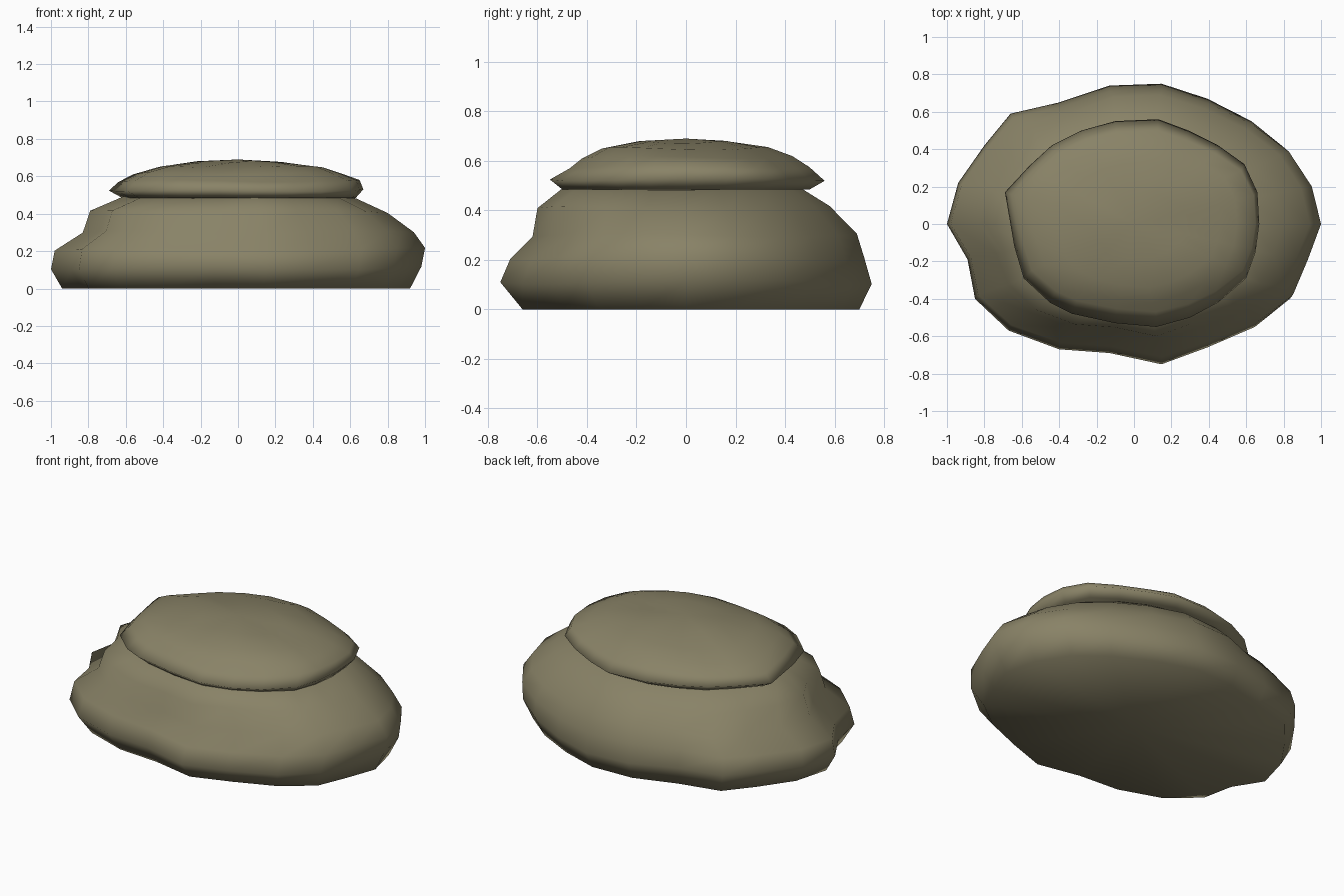
import bpy, bmesh, math

cube = bpy.data.objects.get("Cube")
if cube:
    bpy.data.objects.remove(cube, do_unlink=True)

stone = bpy.data.materials.new("olive_stone")
stone.use_nodes = True
colour = (0.25, 0.225, 0.135, 1)
stone.diffuse_color = colour
bsdf = stone.node_tree.nodes["Principled BSDF"]
bsdf.inputs["Base Color"].default_value = colour
bsdf.inputs["Roughness"].default_value = 0.9


def make_stone(name, outline, rings, crown, floor, ripple):
    """Loft an irregular outline through rings of (z, left, right, front, back)."""
    x_low, x_high = min(p[0] for p in outline), max(p[0] for p in outline)
    y_low, y_high = min(p[1] for p in outline), max(p[1] for p in outline)
    bm = bmesh.new()
    loops = []
    for level, (z, x0, x1, y0, y1) in enumerate(rings):
        loop = []
        for x, y in outline:
            px = x / x_high * x1 if x > 0 else x / x_low * x0
            py = y / y_high * y1 if y > 0 else y / y_low * y0
            # gentle swirling unevenness, none on the base ring
            wave = math.sin(3 * math.atan2(y, x) + level) * ripple if level else 0
            loop.append(bm.verts.new((px, py, z + wave)))
        loops.append(loop)
    count = len(outline)
    for low, high in zip(loops, loops[1:]):
        for i in range(count):
            j = (i + 1) % count
            bm.faces.new((low[i], low[j], high[j], high[i]))
    # close top and underside with fans
    top = bm.verts.new((0, 0, crown))
    base = bm.verts.new((0, 0, floor))
    for i in range(count):
        j = (i + 1) % count
        bm.faces.new((loops[-1][i], loops[-1][j], top))
        bm.faces.new((loops[0][j], loops[0][i], base))
    bmesh.ops.recalc_face_normals(bm, faces=bm.faces)
    for face in bm.faces:
        face.smooth = True
    mesh = bpy.data.meshes.new(name)
    bm.to_mesh(mesh)
    bm.free()
    mesh.materials.append(stone)
    obj = bpy.data.objects.new(name, mesh)
    bpy.context.collection.objects.link(obj)
    return obj


# broad lower boulder
lower_outline = [
    (1, 0), (.95, .21), (.83, .4), (.64, .55), (.4, .67), (.15, .75),
    (-.13, .74), (-.4, .65), (-.66, .59), (-.8, .42), (-.94, .22), (-1, 0),
    (-.89, -.19), (-.85, -.4), (-.67, -.57), (-.4, -.67), (-.13, -.69),
    (.15, -.75), (.4, -.66), (.66, -.55), (.85, -.4), (.93, -.2)]
lower_rings = [
    (0, -.94, .92, -.66, .7), (.11, -1, .98, -.75, .75),
    (.21, -.98, 1, -.71, .72), (.3, -.83, .94, -.62, .69),
    (.41, -.79, .8, -.6, .58), (.49, -.6, .63, -.49, .46)]
make_stone("lower_boulder", lower_outline, lower_rings, .5, 0, .008)

# flat domed stone resting on top
upper_outline = [
    (.67, 0), (.66, .17), (.59, .32), (.45, .42), (.29, .5), (.13, .56),
    (-.1, .55), (-.28, .5), (-.44, .42), (-.56, .31), (-.69, .17),
    (-.64, -.12), (-.59, -.29), (-.45, -.42), (-.33, -.48), (-.1, -.53),
    (.12, -.55), (.3, -.5), (.45, -.42), (.6, -.29), (.65, -.15)]
upper_rings = [
    (.485, -.62, .63, -.5, .5), (.525, -.69, .67, -.55, .56),
    (.575, -.64, .65, -.47, .5), (.615, -.56, .55, -.42, .43),
    (.65, -.42, .46, -.34, .33), (.675, -.22, .27, -.19, .18)]
make_stone("upper_stone", upper_outline, upper_rings, .69, .485, .006)
